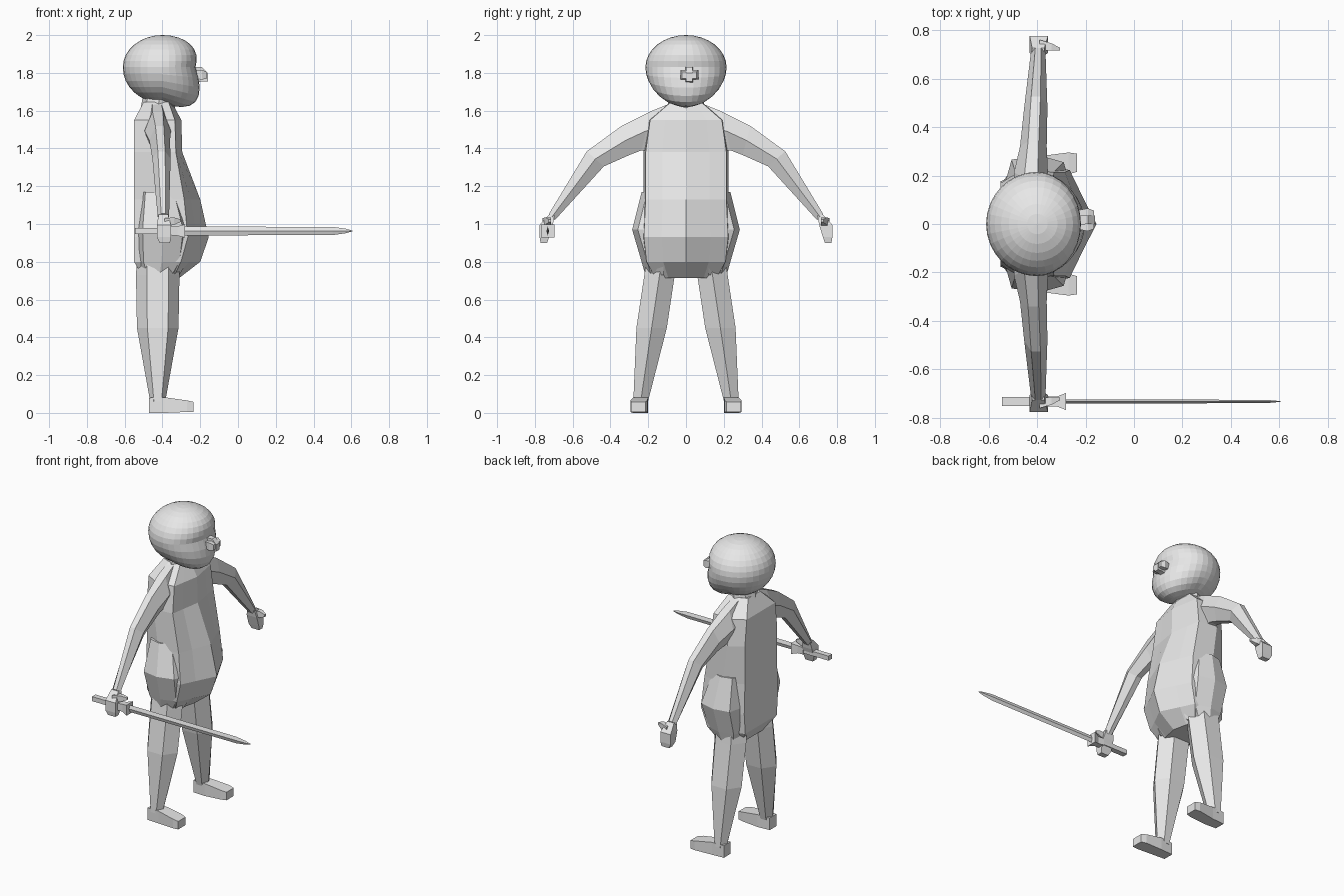
import bpy
import bmesh
from math import cos, sin, tau

cube = bpy.data.objects.get("Cube")
if cube:
    bpy.data.objects.remove(cube, do_unlink=True)

grey = bpy.data.materials.new("plain grey")
grey.use_nodes = True
grey.diffuse_color = (0.8, 0.8, 0.8, 1)
grey.node_tree.nodes["Principled BSDF"].inputs["Base Color"].default_value = (0.8, 0.8, 0.8, 1)


def finish(bm, name, mirror=False):
    bmesh.ops.recalc_face_normals(bm, faces=bm.faces)
    mesh = bpy.data.meshes.new(name)
    bm.to_mesh(mesh)
    bm.free()
    mesh.materials.append(grey)
    obj = bpy.data.objects.new(name, mesh)
    bpy.context.collection.objects.link(obj)
    if mirror:
        mod = obj.modifiers.new("mirror", 'MIRROR')
        mod.use_axis = (False, True, False)
        mod.use_mirror_merge = False
    return obj


def loft(name, rings, mirror=False):
    """Skin matching closed rings and cap both ends."""
    bm = bmesh.new()
    loops = [[bm.verts.new(p) for p in ring] for ring in rings]
    n = len(loops[0])
    for a, b in zip(loops, loops[1:]):
        for i in range(n):
            j = (i + 1) % n
            bm.faces.new((a[i], a[j], b[j], b[i]))
    bm.faces.new(loops[0])
    bm.faces.new(loops[-1])
    return finish(bm, name, mirror)


def rect_x(x, y0, y1, z0, z1):
    return [(x, y0, z0), (x, y1, z0), (x, y1, z1), (x, y0, z1)]


def rect_z(z, x0, x1, y0, y1):
    return [(x0, y0, z), (x1, y0, z), (x1, y1, z), (x0, y1, z)]


def oval_z(z, cx, cy, rx, ry, n=6):
    return [(cx + rx * cos(tau * i / n), cy + ry * sin(tau * i / n) * 1.12, z) for i in range(n)]


# head: sphere with flattened face and fuller chin
bm = bmesh.new()
bmesh.ops.create_uvsphere(bm, u_segments=32, v_segments=16, radius=1)
for v in bm.verts:
    u, w = v.co.x, v.co.z
    x = -0.40 + u * (0.21 if u < 0 else 0.175)
    z = 1.83 + w * (0.17 if w > 0 else 0.19)
    if u > 0:
        q = 2 * u * abs(w)
        x += q * (0.05 if w < 0 else 0.025)
        z -= q * (0.05 if w < 0 else 0)
    v.co = (x, v.co.y * 0.215, z)
finish(bm, "head")

# nose: bridge with two nostril wings
loft("nose_bridge", [rect_x(-0.25, -0.005, 0.04, 1.74, 1.83),
                     rect_x(-0.19, 0, 0.035, 1.755, 1.83),
                     rect_x(-0.16, 0, 0.035, 1.755, 1.80)])
loft("nose_wings", [rect_x(-0.24, -0.02, 0.055, 1.77, 1.81),
                    rect_x(-0.19, -0.03, 0.065, 1.765, 1.815),
                    rect_x(-0.165, -0.02, 0.055, 1.77, 1.805)])


# torso: flat back, faceted belly coming to a central ridge
def torso_ring(z, back, front, w, corner):
    half = [(back, 0.75 * w), (back + 0.35 * (front - back), w),
            (front - 1.7 * corner, 0.95 * w), (front - corner, 0.55 * w)]
    pts = [(back, 0)] + half + [(front, 0)] + [(x, -y) for x, y in reversed(half)]
    return [(x, y, z) for x, y in pts]


loft("torso", [torso_ring(*s) for s in (
    (0.715, -0.50, -0.31, 0.17, 0.02),
    (0.80, -0.55, -0.20, 0.22, 0.06),
    (0.93, -0.55, -0.155, 0.235, 0.065),
    (1.13, -0.55, -0.20, 0.225, 0.05),
    (1.38, -0.55, -0.295, 0.225, 0.02),
    (1.55, -0.55, -0.30, 0.20, 0.02),
    (1.645, -0.50, -0.35, 0.085, 0.01))])

# hips: padded bulges at the sides
loft("hips", [[(x0, 0.12, z), (x0 + 0.04, w - 0.02, z), ((x0 + x1) / 2, w, z),
               (x1 - 0.04, w - 0.03, z), (x1, 0.12, z)]
              for z, x0, x1, w in ((0.73, -0.52, -0.31, 0.215), (0.80, -0.54, -0.27, 0.235),
                                   (0.97, -0.545, -0.25, 0.285), (1.17, -0.53, -0.30, 0.235))],
     mirror=True)

# neck
loft("neck", [oval_z(1.58, -0.43, 0, 0.09, 0.09, 8), oval_z(1.70, -0.41, 0, 0.09, 0.08, 8)])

# legs and feet
loft("legs", [oval_z(0.06, -0.425, 0.24, 0.04, 0.04),
              oval_z(0.45, -0.425, 0.182, 0.11, 0.083),
              oval_z(0.73, -0.425, 0.14, 0.115, 0.083),
              oval_z(0.82, -0.425, 0.13, 0.11, 0.08)], mirror=True)
loft("feet", [rect_x(-0.47, 0.205, 0.275, 0, 0.08),
              rect_x(-0.385, 0.20, 0.28, 0, 0.082),
              rect_x(-0.27, 0.205, 0.295, 0.005, 0.066),
              rect_x(-0.235, 0.215, 0.29, 0.005, 0.058)], mirror=True)


# arms: six-sided sections between an upper and a lower line
def arm_ring(ty, tz, by, bz, cx, r):
    shape = ((0, -0.4), (0, 0.4), (0.5, 1), (1, 0.4), (1, -0.4), (0.5, -1))
    return [(cx + k * r, ty + t * (by - ty), tz + t * (bz - tz)) for t, k in shape]


loft("arms", [arm_ring(*s) for s in (
    (0.08, 1.64, 0.15, 1.38, -0.43, 0.06),
    (0.19, 1.595, 0.235, 1.39, -0.425, 0.07),
    (0.34, 1.52, 0.30, 1.365, -0.415, 0.055),
    (0.525, 1.385, 0.435, 1.305, -0.405, 0.048),
    (0.725, 1.055, 0.695, 1.02, -0.395, 0.03))], mirror=True)

# hands and thumbs
loft("hands", [rect_z(1.05, -0.42, -0.37, 0.695, 0.725),
               rect_z(0.995, -0.43, -0.355, 0.705, 0.775),
               rect_z(0.93, -0.43, -0.355, 0.725, 0.775),
               rect_z(0.90, -0.415, -0.36, 0.735, 0.77)], mirror=True)
loft("thumbs", [rect_x(-0.39, 0.715, 0.76, 0.985, 1.03),
                rect_x(-0.34, 0.715, 0.745, 0.995, 1.035),
                rect_x(-0.305, 0.715, 0.727, 1.01, 1.025)], mirror=True)

# sword: grip, flared guard and diamond blade
SY, SZ = -0.732, 0.963


def centred(x, wy, wz):
    return rect_x(x, SY - wy, SY + wy, SZ - wz, SZ + wz)


loft("sword_grip", [centred(-0.545, 0.018, 0.015), centred(-0.34, 0.018, 0.015)])
loft("sword_guard", [centred(-0.36, 0.022, 0.022), centred(-0.32, 0.02, 0.025),
                     centred(-0.28, 0.035, 0.035)])
loft("sword_blade", [[(x, SY - t, SZ), (x, SY, SZ - h), (x, SY + t, SZ), (x, SY, SZ + h)]
                     for x, t, h in ((-0.30, 0.008, 0.023), (0.50, 0.007, 0.022),
                                     (0.57, 0.005, 0.012), (0.605, 0.001, 0.002))])
